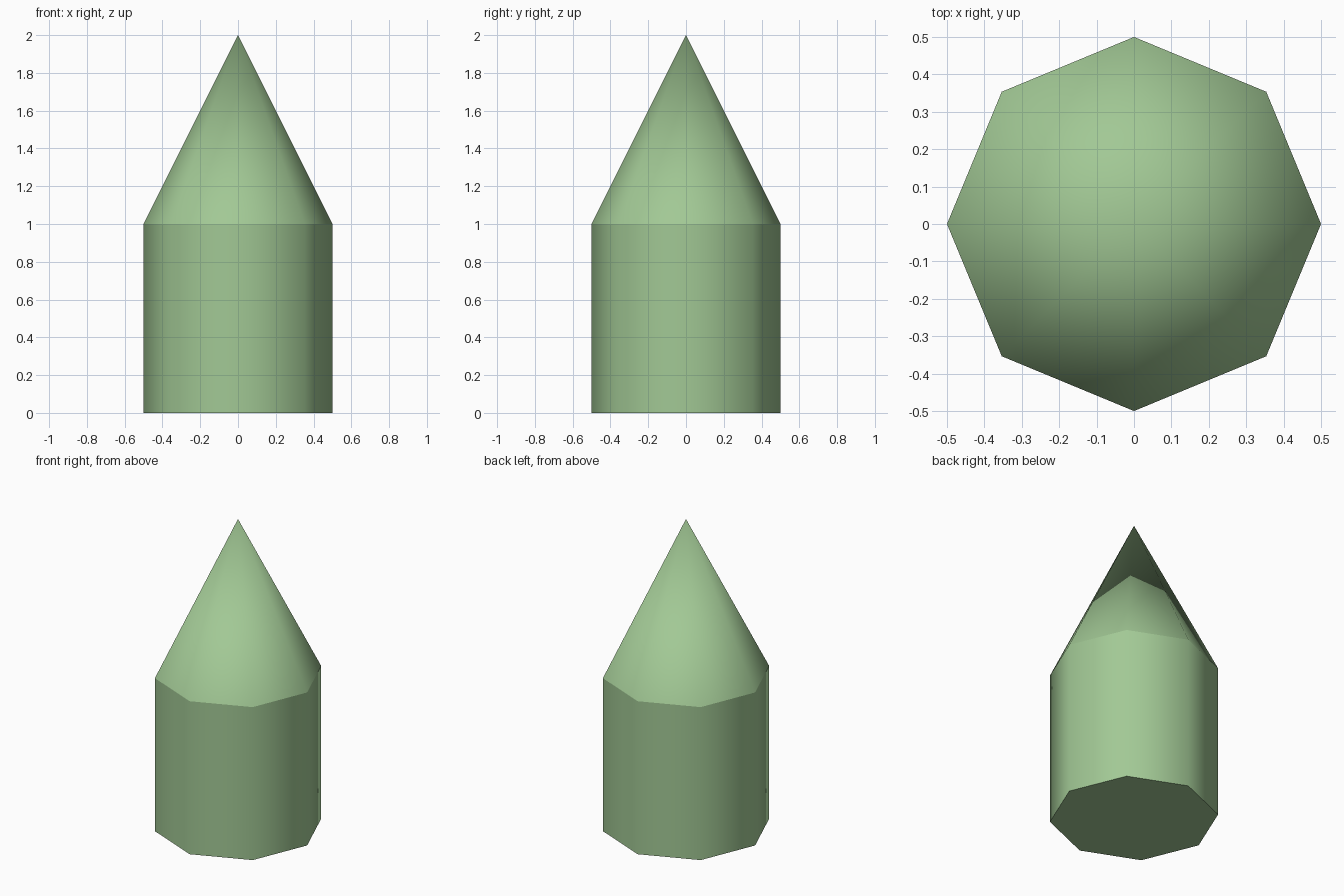
import bpy
from math import radians

if "Cube" in bpy.data.objects:
    bpy.data.objects.remove(bpy.data.objects["Cube"])

SIDES, RADIUS, HEIGHT = 8, 0.5, 1.0

green = bpy.data.materials.new("soft_green")
green.diffuse_color = (0.36, 0.58, 0.30, 1)
green.use_nodes = True
green.node_tree.nodes["Principled BSDF"].inputs["Base Color"].default_value = green.diffuse_color


def finish(name):
    """Name, colour and smooth the round sides while keeping the rims sharp."""
    obj = bpy.context.object
    obj.name = name
    obj.data.materials.append(green)
    bpy.ops.object.shade_smooth_by_angle(angle=radians(50))


# Eight-sided column
bpy.ops.mesh.primitive_cylinder_add(vertices=SIDES, radius=RADIUS, depth=HEIGHT,
                                    location=(0, 0, HEIGHT / 2))
finish("body")

# Pointed roof resting on the column
bpy.ops.mesh.primitive_cone_add(vertices=SIDES, radius1=RADIUS, radius2=0, depth=HEIGHT,
                                end_fill_type='NOTHING', location=(0, 0, HEIGHT * 1.5))
finish("pointed_top")
